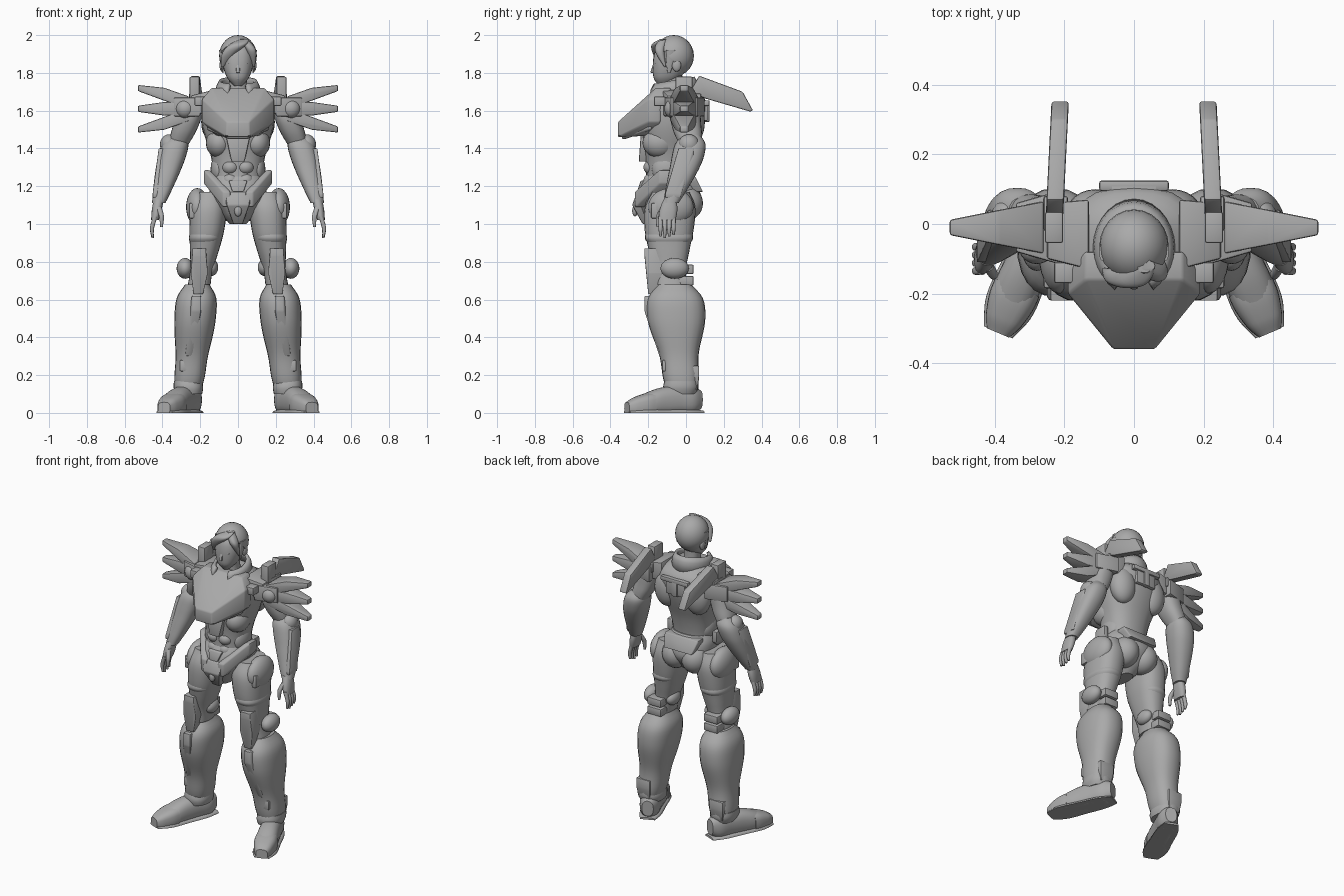
import bpy, bmesh, math
from itertools import product
from mathutils import Matrix, Vector

old = bpy.data.objects.get("Cube")
if old:
    bpy.data.objects.remove(old, do_unlink=True)

GREY = (.4, .4, .4, 1)
armour = bpy.data.materials.new("plain grey")
armour.use_nodes = True
armour.diffuse_color = GREY
armour.node_tree.nodes["Principled BSDF"].inputs["Base Color"].default_value = GREY
parts = []


def finish(name, bm, paired):
    """Turn a bmesh into an object, mirrored to the other side when paired."""
    bmesh.ops.recalc_face_normals(bm, faces=bm.faces)
    mesh = bpy.data.meshes.new(name)
    bm.to_mesh(mesh)
    bm.free()
    mesh.materials.append(armour)
    obj = bpy.data.objects.new(name, mesh)
    bpy.context.collection.objects.link(obj)
    if paired:
        mirror = obj.modifiers.new("other_side", "MIRROR")
        mirror.use_mirror_merge = False
    parts.append(obj)
    return obj


def sample(keys, t):
    """Smooth curve through evenly spaced keys, read at t from 0 to 1."""
    last = len(keys) - 1
    if not last:
        return keys[0]
    i = min(int(t * last), last - 1)
    f = t * last - i
    before, start = keys[max(i - 1, 0)], keys[i]
    end, after = keys[i + 1], keys[min(i + 2, last)]
    bend = before * 2 - start * 5 + end * 4 - after
    return (start + (end - before) * (f / 2) + bend * (f * f / 2)
            + (start * 3 - before - end * 3 + after) * (f ** 3 / 2))


def loft(name, path, widths, depth=(1,), paired=True, boxy=2.4, place=None):
    """Skin level rings along a path; depth is the ratio of depth to width."""
    bm = bmesh.new()
    path = [Vector(p) for p in path]
    rings, count, sides = [], 24, 24
    for j in range(count + 1):
        t = j / count
        centre, width, ratio = sample(path, t), sample(widths, t), sample(depth, t)
        ring = []
        for k in range(sides):
            a = math.tau * k / sides
            c, s = [math.copysign(abs(v) ** (2 / boxy), v) for v in (math.cos(a), math.sin(a))]
            p = centre + Vector((c, s * ratio, 0)) * width
            if place:
                p = place @ p
                p.z = max(p.z, 0)
            ring.append(bm.verts.new(p))
        rings.append(ring)
    for low, high in zip(rings, rings[1:]):
        for k in range(sides):
            bm.faces.new((low[k - 1], low[k], high[k], high[k - 1]))
    bm.faces.new(rings[0])
    bm.faces.new(rings[-1])
    return finish(name, bm, paired)


def plate(name, *boxes, paired=True):
    """Bevelled faceted plate stretched over boxes given as centre and half size."""
    corners = {tuple(c + h * sign for c, h, sign in zip(centre, half, signs))
               for centre, half in boxes for signs in product((-1, 1), repeat=3)}
    bm = bmesh.new()
    for p in sorted(corners):
        bm.verts.new(p)
    got = bmesh.ops.convex_hull(bm, input=bm.verts)
    spare = {v for v in got["geom_interior"] + got["geom_unused"]
             if isinstance(v, bmesh.types.BMVert)}
    bmesh.ops.delete(bm, geom=list(spare), context="VERTS")
    bmesh.ops.dissolve_limit(bm, angle_limit=.05, verts=bm.verts, edges=bm.edges)
    bmesh.ops.bevel(bm, geom=bm.edges[:], offset=.007, segments=2, profile=.5,
                    affect="EDGES", clamp_overlap=True)
    return finish(name, bm, paired)


def ball(name, centre, radii, paired=True, cut=None):
    """Ellipsoid, optionally trimmed by a plane."""
    bm = bmesh.new()
    place = Matrix.Translation(centre) @ Matrix.Diagonal((*radii, 1))
    bmesh.ops.create_uvsphere(bm, u_segments=24, v_segments=14, radius=1, matrix=place)
    if cut:
        bmesh.ops.bisect_plane(bm, geom=bm.verts[:] + bm.edges[:] + bm.faces[:],
                               plane_co=cut[0], plane_no=cut[1], clear_outer=True)
        bmesh.ops.holes_fill(bm, edges=bm.edges)
    return finish(name, bm, paired)


# Head, hair and neck
loft("neck", [(0, -.06, 1.64), (0, -.07, 1.79)], [.07, .05, .05], paired=False)
loft("face", [(0, -.12, 1.73), (0, -.08, 1.84), (0, -.07, 1.95)], [.02, .06, .08, .08, .06],
     [1.2], paired=False)
plate("nose", ((0, -.17, 1.8), (.012, .02, 0)), ((0, -.16, 1.86), (.006, .01, 0)), paired=False)
ball("lips", (0, -.16, 1.77), (.02, .01, .007), paired=False)
ball("eyes", (.034, -.16, 1.85), (.017, .008, .007))
ball("ears", (.085, -.05, 1.84), (.013, .024, .033))
ball("hair_cap", (0, -.065, 1.89), (.1, .107, .11), paired=False, cut=((0, -.1, 1.9), (0, -1, -.9)))
loft("fringe_sweep", [(.04, -.12, 1.98), (0, -.15, 1.95), (-.05, -.15, 1.9), (-.085, -.13, 1.83)],
     [.02, .045, .035, .006], [.7], paired=False)
loft("fringe_side", [(.03, -.12, 1.98), (.07, -.14, 1.92), (.085, -.11, 1.83)],
     [.02, .025, .004], paired=False)
loft("sideburns", [(.09, -.08, 1.92), (.08, -.09, 1.8)], [.01, .008, .003], [2.5])

# Raised collar, open at the front
bm = bmesh.new()
strips = []
for k in range(25):
    a = math.radians(-62 + 304 * k / 24)
    c, s = math.cos(a), math.sin(a)
    strips.append([bm.verts.new((c * r, -.07 + s * r * 1.15, z + .02 * s))
                   for r, z in ((.125, 1.66), (.115, 1.73), (.1, 1.76))])
for a, b in zip(strips, strips[1:]):
    for k in range(2):
        bm.faces.new((a[k], b[k], b[k + 1], a[k + 1]))
collar = finish("collar", bm, False)
collar.modifiers.new("thickness", "SOLIDIFY").thickness = .02

# Torso
loft("torso", [(0, -.1, 1.2), (0, -.08, 1.46), (0, -.05, 1.72)],
     [.13, .13, .145, .175, .195, .19, .1], [.9, .85], paired=False)
plate("chest_plate", ((0, -.35, 1.5), (.06, .01, .04)), ((0, -.17, 1.6), (.19, .03, .06)),
      ((0, -.12, 1.67), (.14, .04, .05)), ((0, -.17, 1.5), (.12, .03, .03)), paired=False)
plate("chest_lower_trim", ((0, -.33, 1.46), (.05, .01, .01)), ((0, -.19, 1.53), (.165, .01, .03)),
      paired=False)
plate("sternum_plate", ((0, -.2, 1.47), (.065, .04, 0)), ((0, -.21, 1.33), (.035, .04, 0)), paired=False)
ball("ribs", (.1, -.14, 1.43), (.07, .09, .08))
for row in ("upper", "lower"):
    ball(row + "_abdomen", (.04, -.18, 1.3 if row == "upper" else 1.23), (.045, .045, .04))
ball("flanks", (.1, -.1, 1.29), (.045, .08, .08))
ball("shoulder_blades", (.11, .03, 1.54), (.085, .07, .12))
plate("back_panel", ((0, .1, 1.6), (.07, .015, .055)), paired=False)
plate("back_panel_bar", ((0, .11, 1.64), (.1, .015, .015)), paired=False)
plate("back_panel_spine", ((0, .11, 1.59), (.02, .015, .05)), paired=False)
plate("shoulder_bridges", ((.13, -.03, 1.65), (0, .1, .06)), ((.25, -.02, 1.63), (0, .08, .05)))
plate("front_clasps", ((.2, -.14, 1.65), (.03, .03, .025)))

# Hips
loft("pelvis", [(0, -.11, 1), (0, -.09, 1.13), (0, -.09, 1.26)], [.045, .09, .14, .15, .13],
     [1.8, 1.2, .9], paired=False)
ball("buttocks", (.07, -.005, 1.11), (.085, .095, .095))
plate("crotch_guard", ((0, -.2, 1.14), (.065, .06, .03)), ((0, -.25, 1.1), (.06, .035, 0)),
      ((0, -.19, 1), (.025, .04, 0)), paired=False)
ball("crotch_stud", (0, -.27, 1.07), (.02, .015, .03), paired=False)
plate("hip_sashes", ((.165, -.1, 1.25), (.015, .04, .035)), ((.06, -.24, 1.13), (.02, .03, .04)))
plate("belt_buckle", ((0, -.21, 1.23), (.05, .03, 0)), ((0, -.22, 1.17), (.03, .04, 0)), paired=False)
plate("rear_skirt", ((0, .02, 1.24), (.12, .03, .01)), ((0, .04, 1.17), (.1, .05, 0)), paired=False)

# Legs
loft("thighs", [(.15, -.08, 1.17), (.17, -.09, .92), (.205, -.08, .68)],
     [.07, .095, .093, .078, .06, .06], [1.4])
ball("hip_guards", (.215, -.08, 1.09), (.06, .12, .1))
loft("thigh_bands", [(.17, -.09, .95), (.175, -.09, .9)], [.085, .088, .078], [1.45])
plate("hip_clips", ((.24, -.15, 1.07), (.02, .035, .04)))
plate("knee_guards", ((.205, -.17, .85), (.035, .05, .02)), ((.205, -.17, .74), (.045, .04, 0)),
      ((.21, -.15, .64), (.025, .05, .01)))
ball("outer_knee_pads", (.28, -.06, .765), (.045, .075, .055))
ball("inner_knee_pads", (.14, -.07, .77), (.035, .06, .045))
for height in (.76, .7):
    plate("knee_back_blocks", ((.205, 0, height), (.05, .04, .025)))
loft("shins", [(.215, -.06, .68), (.235, -.045, .4), (.265, -.02, .11)],
     [.065, .105, .11, .1, .085, .08, .065], [1.35, 1.4, 1.2, 1.2])
plate("shin_ridges", ((.22, -.14, .58), (.025, .08, .04)), ((.26, -.1, .3), (.02, .04, 0)))
ball("calves", (.225, .01, .52), (.085, .09, .12))
plate("shin_vents", ((.285, -.11, .25), (.024, .016, .03)))
plate("heel_guards", ((.265, .03, .22), (.05, .04, .03)), ((.265, .03, .14), (.04, .03, .02)))
loft("ankle_cuffs", [(.26, -.03, .1), (.265, -.025, .17)], [.07, .078, .074], [1.2])

# Feet, turned outward
ahead = Vector((.39, -.92, 0)).normalized()
up = Vector((0, 0, 1))
aim = Matrix((up.cross(ahead), up, ahead)).transposed().to_4x4()
aim.translation = (.25, .02, 0)
loft("boots", [(0, .07, -.06), (0, .06, .15), (0, .025, .36)],
     [.035, .06, .062, .064, .066, .056, .035], [1.4, 1.25, 1.2, .9, .8], place=aim)
loft("toe_caps", [(0, .045, .22), (0, .025, .362)], [.069, .068, .055, .035], [.9], boxy=3, place=aim)
loft("soles", [(0, 0, -.065), (0, 0, .36)], [.045, .066, .07, .073, .045], [.3], boxy=3, place=aim)

# Arms and hands
loft("upper_arms", [(.24, 0, 1.66), (.27, 0, 1.54), (.315, .025, 1.42)], [.05, .068, .066, .052], [1.15])
loft("forearms", [(.32, .03, 1.47), (.36, 0, 1.32), (.42, -.08, 1.11)],
     [.04, .07, .074, .066, .05, .035], [1.15])
ball("elbow_discs", (.365, .015, 1.42), (.048, .055, .055))
plate("forearm_plates", ((.4, 0, 1.38), (.02, .04, .02)), ((.44, -.07, 1.15), (.012, .04, .01)))
loft("palms", [(.42, -.085, 1.13), (.44, -.1, 1.02)], [.026, .026, .02], [1.3, 1.8, 2.2])
for n in range(4):
    y = -.135 + .023 * n
    tip = .925 + .008 * abs(n - 1)
    loft("fingers", [(.438, y, 1.04), (.455, y, .98), (.452, y, tip)], [.012, .011, .006])
loft("thumbs", [(.42, -.12, 1.09), (.405, -.145, 1.04), (.405, -.15, .985)], [.015, .013, .007])

# Shoulder armour with three feather blades a side
plate("shoulder_shells", ((.2, -.01, 1.62), (0, .11, .05)), ((.34, -.01, 1.62), (0, .07, .05)))
ball("shoulder_discs", (.28, -.07, 1.61), (.05, .045, .05))
for tilt in (1, 0, -1):
    plate("feather_blades", ((.26, -.01, 1.61 + .03 * tilt), (0, .075, .035)),
          ((.39, -.01, 1.61 + .075 * tilt), (0, .05, .036)),
          ((.53, -.01, 1.61 + .11 * tilt), (0, .022, .016)))

# Swept rear fins on short posts
plate("fin_posts", ((.23, -.01, 1.7), (.026, .045, .08)))
plate("fin_post_joints", ((.225, .03, 1.66), (.035, .05, .03)))
fin_outline = ((.02, 1.7), (.07, 1.785), (.3, 1.7), (.355, 1.6), (.34, 1.595), (.1, 1.665))
plate("rear_fins", *[((.23 - y * .05, y, z), (.025, 0, 0)) for y, z in fin_outline])

bpy.ops.object.select_all(action="DESELECT")
for obj in parts:
    obj.select_set(True)
bpy.context.view_layer.objects.active = parts[0]
bpy.ops.object.shade_smooth_by_angle(angle=math.radians(35))
